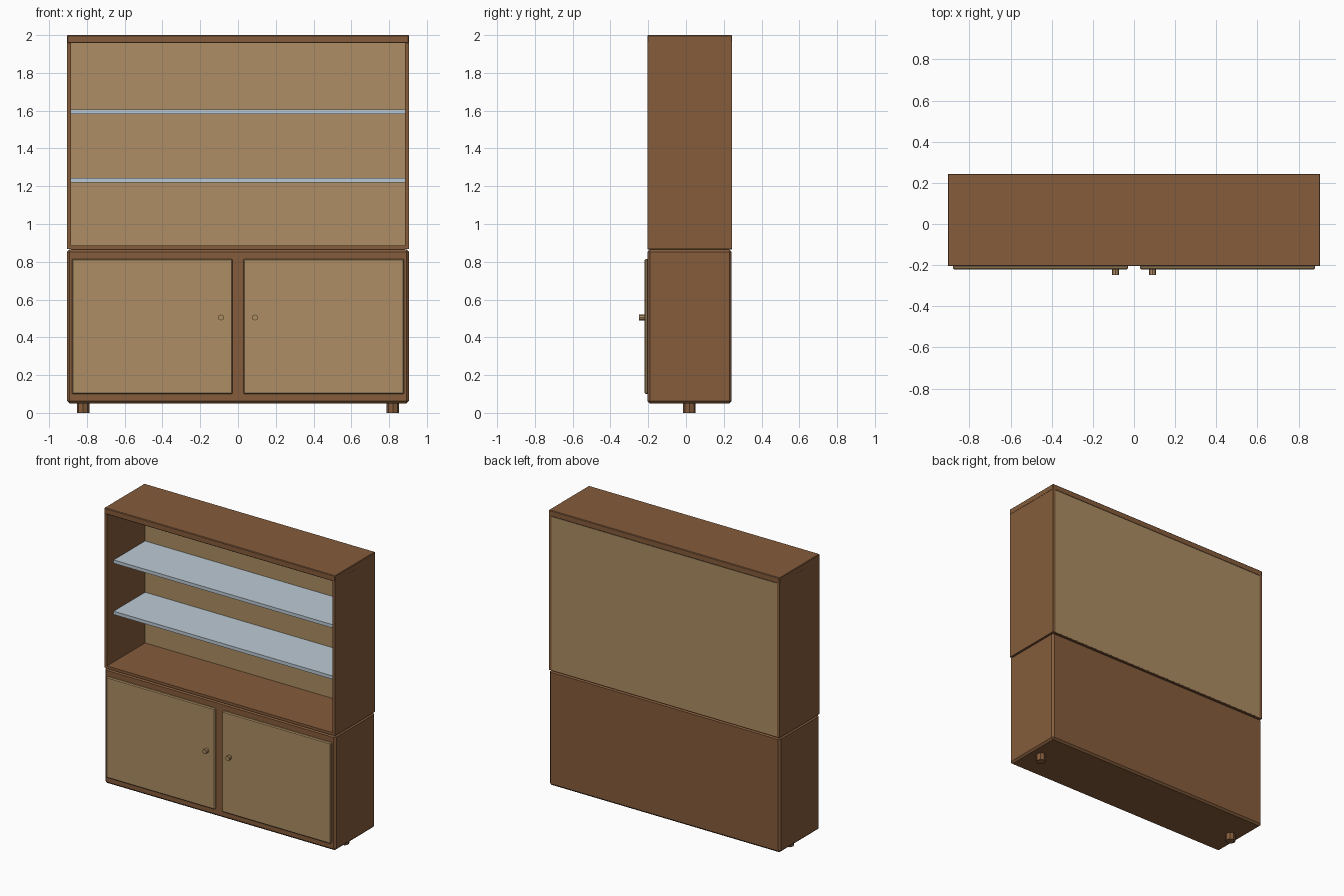
import bpy, math

if "Cube" in bpy.data.objects:
    bpy.data.objects.remove(bpy.data.objects["Cube"])


def material(name, rgb):
    m = bpy.data.materials.new(name)
    m.diffuse_color = (*rgb, 1.0)
    m.use_nodes = True
    m.node_tree.nodes["Principled BSDF"].inputs["Base Color"].default_value = m.diffuse_color
    return m


BROWN = material("brown wood", (0.235, 0.108, 0.045))
TAN = material("light tan wood", (0.42, 0.27, 0.125))
GLASS = material("pale glass", (0.50, 0.59, 0.66))


def box(name, x, y, z, mat, bevel=0.0):
    """Box from (min, max) ranges, with an optional flat chamfer."""
    bpy.ops.mesh.primitive_cube_add(
        size=1, location=[(a + b) / 2 for a, b in (x, y, z)])
    ob = bpy.context.object
    ob.name = name
    ob.scale = [b - a for a, b in (x, y, z)]
    bpy.ops.object.transform_apply(location=False, rotation=False, scale=True)
    ob.data.materials.append(mat)
    if bevel:
        mod = ob.modifiers.new("chamfer", 'BEVEL')
        mod.width = bevel
        mod.segments = 1
    return ob


def peg(name, loc, radius, depth, mat, rot=(0, 0, 0)):
    bpy.ops.mesh.primitive_cylinder_add(
        vertices=8, radius=radius, depth=depth, location=loc, rotation=rot)
    ob = bpy.context.object
    ob.name = name
    ob.data.materials.append(mat)
    return ob


W, FRONT, BACK = 0.905, -0.205, 0.244
INNER = 0.883

# Lower cabinet body
box("lower_cabinet", (-W, W), (-0.204, 0.242), (0.05, 0.866), BROWN, 0.013)

# Open upper case: floor, top, back
box("upper_floor", (-INNER, INNER), (FRONT, BACK - 0.001), (0.866, 0.885), BROWN)
box("upper_top", (-W, W), (FRONT, BACK), (1.957, 2.0), BROWN, 0.004)
box("upper_back", (-INNER, INNER), (0.222, BACK - 0.0005), (0.872, 1.958), TAN)

# Glass shelves
for i, z in enumerate((1.232, 1.595)):
    box(f"shelf_{i + 1}", (-INNER, INNER), (-0.13, 0.23),
        (z - 0.012, z + 0.012), GLASS)

# Mirrored parts: upper sides, doors, knobs, legs
for s, side in ((-1, "left"), (1, "right")):
    box(f"{side}_upper_side", sorted((s * INNER, s * (W - 0.001))),
        (FRONT + 0.002, BACK), (0.868, 1.965), BROWN)
    box(f"{side}_door", sorted((s * 0.028, s * 0.88)),
        (-0.22, -0.2), (0.1, 0.815), TAN, 0.006)
    peg(f"{side}_knob", (s * 0.09, -0.2325, 0.505), 0.016, 0.032, TAN,
        (math.pi / 2, 0, 0))
    peg(f"{side}_leg", (s * 0.82, 0.018, 0.03), 0.033, 0.06, BROWN)
